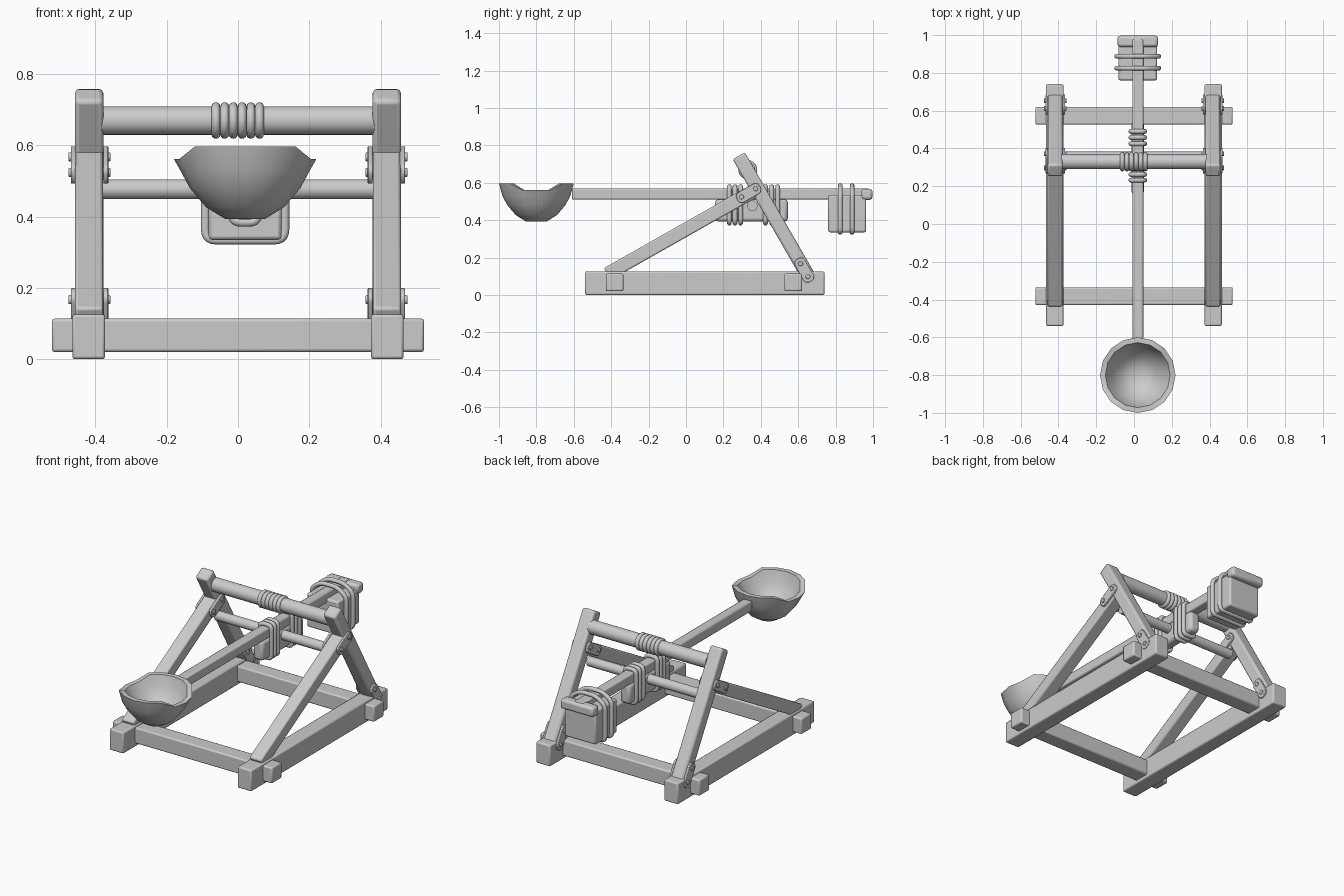
import bpy, bmesh
from math import sin, cos, pi, radians
from mathutils import Matrix, Vector

if "Cube" in bpy.data.objects:
    bpy.data.objects.remove(bpy.data.objects["Cube"])

AX = 0.02  # the throwing arm sits slightly off centre


def finish(bm, name, bevel=0, mirror=False, smooth=True):
    bmesh.ops.recalc_face_normals(bm, faces=bm.faces)
    me = bpy.data.meshes.new(name)
    bm.to_mesh(me)
    bm.free()
    ob = bpy.data.objects.new(name, me)
    bpy.context.collection.objects.link(ob)
    if smooth:
        bpy.ops.object.select_all(action='DESELECT')
        ob.select_set(True)
        bpy.context.view_layer.objects.active = ob
        bpy.ops.object.shade_smooth_by_angle(angle=radians(35))
    if bevel:
        m = ob.modifiers.new("Bevel", 'BEVEL')
        m.width, m.segments, m.limit_method = bevel, 2, 'ANGLE'
    if mirror:
        ob.modifiers.new("Mirror", 'MIRROR')
    return ob


def box(name, c, size, tilt=0, bevel=0.008, mirror=False, corner=0):
    bm = bmesh.new()
    bmesh.ops.create_cube(bm, size=1)
    bmesh.ops.scale(bm, vec=size, verts=bm.verts)
    if corner:  # round only the outline seen from the side
        es = [e for e in bm.edges if abs(e.verts[0].co.x - e.verts[1].co.x) > 1e-5]
        bmesh.ops.bevel(bm, geom=es, offset=corner, segments=4, profile=0.5, affect='EDGES')
    bm.transform(Matrix.Translation(c) @ Matrix.Rotation(radians(tilt), 4, 'X'))
    return finish(bm, name, bevel, mirror)


def rod(name, x0, x1, y, z, r, sides=24, mirror=False, bevel=0):
    bm = bmesh.new()
    bmesh.ops.create_cone(bm, cap_ends=True, segments=sides, radius1=r, radius2=r, depth=x1 - x0)
    bm.transform(Matrix.Translation(((x0 + x1) / 2, y, z)) @ Matrix.Rotation(pi / 2, 4, 'Y'))
    return finish(bm, name, bevel, mirror)


def rope(name, pts, r):
    cu = bpy.data.curves.new(name, 'CURVE')
    cu.dimensions = '3D'
    cu.bevel_depth, cu.bevel_resolution = r, 3
    sp = cu.splines.new('POLY')
    sp.points.add(len(pts) - 1)
    for p, co in zip(sp.points, pts):
        p.co = (*co, 1)
    sp.use_cyclic_u = True
    sp.use_smooth = True
    bpy.context.collection.objects.link(bpy.data.objects.new(name, cu))


def rounded(corners, y, r):
    # closed loop in the xz plane with rounded corners
    out, n = [], len(corners)
    V = [Vector((x + AX, y, z)) for x, z in corners]
    for i, p in enumerate(V):
        a = p + (V[i - 1] - p).normalized() * r
        b = p + (V[(i + 1) % n] - p).normalized() * r
        for k in range(6):
            t = k / 5
            out.append(a * (1 - t) ** 2 + p * 2 * t * (1 - t) + b * t * t)
    return out


# base frame
box("side_rail", (0.419, 0.1, 0.063), (0.092, 1.28, 0.126), mirror=True)
box("front_cross_beam", (0, -0.382, 0.067), (1.045, 0.094, 0.094))
box("rear_cross_beam", (0, 0.573, 0.067), (1.045, 0.094, 0.094))

# leaning posts and braces
box("post", (0.418, 0.472, 0.415), (0.08, 0.075, 0.76), tilt=30, mirror=True, bevel=0.012)
box("brace", (0.418, -0.025, 0.336), (0.078, 0.91, 0.073), tilt=29.5, mirror=True)

# joint plates with bolts, on both faces of each post
for label, y, z, tilt, bolts in (
        ("upper", 0.335, 0.545, 30, ((0.297, 0.524), (0.372, 0.568))),
        ("lower", 0.632, 0.133, -60, ((0.612, 0.167), (0.652, 0.098)))):
    for side, x in (("outer", 0.462), ("inner", 0.371)):
        box(f"{label}_{side}_plate", (x, y, z), (0.014, 0.14, 0.062), tilt=tilt,
            bevel=0.003, mirror=True, corner=0.025)
    for i, (by, bz) in enumerate(bolts):
        rod(f"{label}_bolt_{i}", 0.358, 0.476, by, bz, 0.013, 12, True, 0.003)

# round cross bars
rod("stop_bar", -0.385, 0.385, 0.33, 0.67, 0.04)
rod("pivot_bar", -0.385, 0.385, 0.355, 0.477, 0.028)

# rope coils on the stop bar
for i in range(6):
    x = -0.062 + i * 0.0245
    ring = [(x, 0.33 + 0.039 * cos(t * pi / 12), 0.67 + 0.039 * sin(t * pi / 12)) for t in range(24)]
    rope(f"stop_coil_{i}", ring, 0.0125)

# throwing arm, pivot block and lashings
box("throwing_arm", (AX, 0.185, 0.54), (0.058, 1.59, 0.06))
box("pivot_block", (AX, 0.35, 0.452), (0.066, 0.39, 0.12), bevel=0.018)
for i, y in enumerate((0.232, 0.262, 0.292, 0.425, 0.458, 0.49)):
    rope(f"arm_lashing_{i}",
         rounded([(-0.037, 0.384), (0.037, 0.384), (0.037, 0.58), (-0.037, 0.58)], y, 0.025), 0.0125)

# counterweight, end cap and its ropes
box("counterweight", (AX, 0.862, 0.435), (0.205, 0.203, 0.2), bevel=0.01)
box("arm_end_cap", (AX, 0.967, 0.538), (0.215, 0.06, 0.058), bevel=0.014)
for i, y in enumerate((0.825, 0.888)):
    rope(f"weight_rope_{i}",
         rounded([(-0.112, 0.334), (0.112, 0.334), (0.112, 0.545), (0.05, 0.585),
                  (-0.05, 0.585), (-0.112, 0.545)], y, 0.03), 0.0125)

# bowl, sixteen sides, with a pouring dip on each side of the rim
profile = [(0.055, 0.393), (0.11, 0.427), (0.155, 0.48), (0.182, 0.53), (0.2, 0.597),
           (0.172, 0.597), (0.155, 0.535), (0.132, 0.495), (0.093, 0.45), (0.045, 0.422)]
bm = bmesh.new()
rings = []
for j, (r, z) in enumerate(profile):
    ring = []
    for k in range(16):
        a = k * pi / 8
        dip = 0.035 if j in (4, 5) and abs(cos(a)) > 0.9 else 0
        ring.append(bm.verts.new((AX + r * cos(a), -0.8 + r * sin(a), z - dip)))
    rings.append(ring)
for lo, hi in zip(rings, rings[1:]):
    for k in range(16):
        n = (k + 1) % 16
        bm.faces.new((lo[k], lo[n], hi[n], hi[k]))
bm.faces.new(rings[0])
bm.faces.new(rings[-1])
finish(bm, "bowl")
